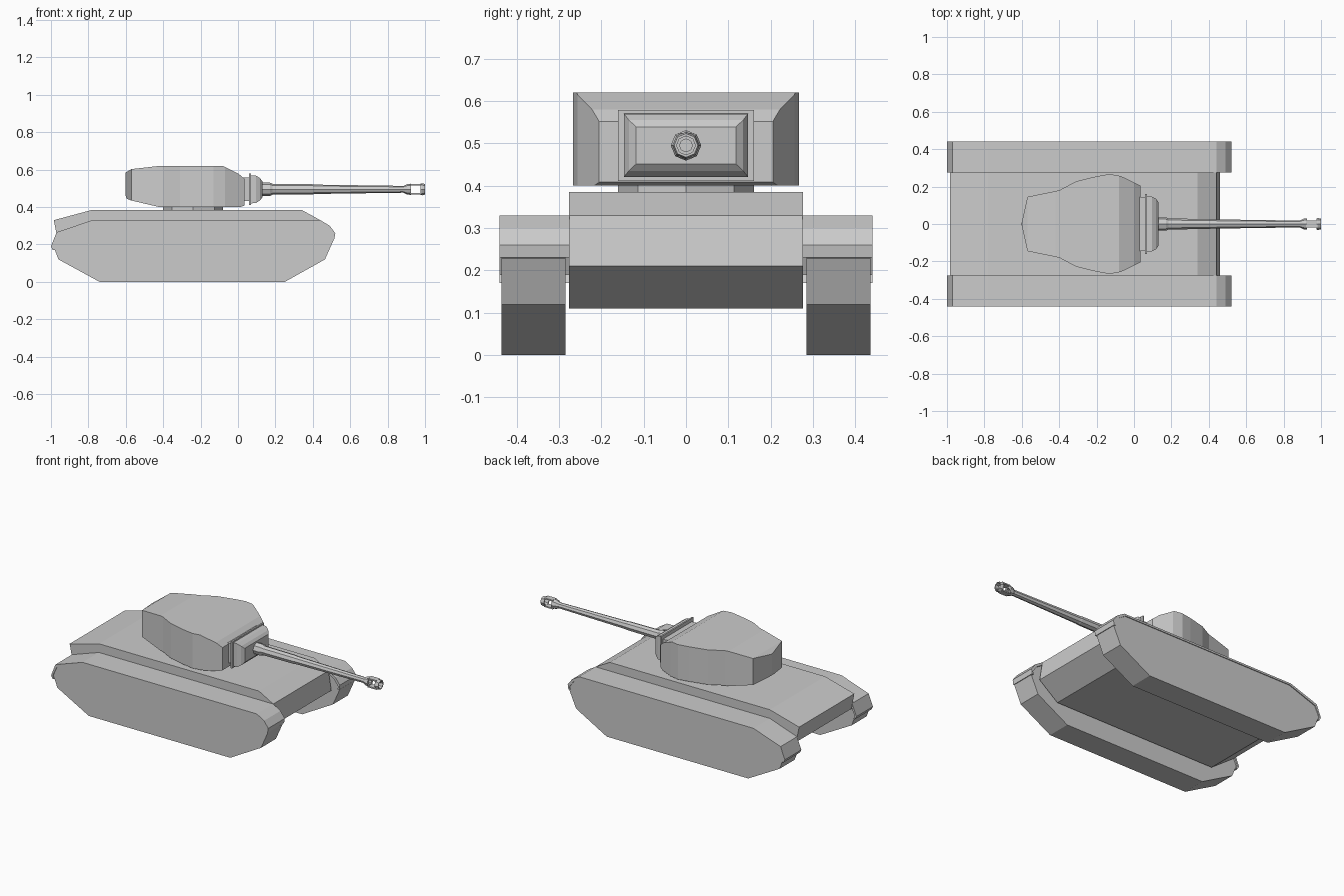
import bpy, bmesh, math

if "Cube" in bpy.data.objects:
    bpy.data.objects.remove(bpy.data.objects["Cube"])


def finish(name, bm):
    bmesh.ops.recalc_face_normals(bm, faces=bm.faces[:])
    me = bpy.data.meshes.new(name)
    bm.to_mesh(me)
    bm.free()
    ob = bpy.data.objects.new(name, me)
    bpy.context.collection.objects.link(ob)
    return ob


def prism(name, pts, a, b, place):
    """Extrude a 2D outline from a to b; place(u, v, w) maps it into space."""
    bm = bmesh.new()
    rings = [[bm.verts.new(place(u, v, w)) for u, v in pts] for w in (a, b)]
    n = len(pts)
    for r in rings:
        bm.faces.new(r)
    for i in range(n):
        j = (i + 1) % n
        bm.faces.new((rings[0][i], rings[0][j], rings[1][j], rings[1][i]))
    return finish(name, bm)


def side(u, v, w):
    return (u, w, v)


def plan(u, v, w):
    return (u, v, w)


def lofted_box(name, sections, zc):
    """Rectangular sections (x, half width, half height) joined along x."""
    bm = bmesh.new()
    rings = [[bm.verts.new((x, sy * hw, zc + sz * hh))
              for sy, sz in ((-1, -1), (1, -1), (1, 1), (-1, 1))] for x, hw, hh in sections]
    bm.faces.new(rings[0])
    bm.faces.new(rings[-1])
    for r, s in zip(rings, rings[1:]):
        for i in range(4):
            j = (i + 1) % 4
            bm.faces.new((r[i], r[j], s[j], s[i]))
    return finish(name, bm)


def lathe_x(name, prof, zc, n=8, closed=False):
    """Revolve (x, radius) points about the gun axis."""
    bm = bmesh.new()
    rings = [[bm.verts.new((x, r * math.sin(2 * math.pi * k / n), zc + r * math.cos(2 * math.pi * k / n)))
              for k in range(n)] for x, r in prof]
    pairs = list(zip(rings, rings[1:]))
    if closed:
        pairs.append((rings[-1], rings[0]))
    else:
        bm.faces.new(rings[0])
        bm.faces.new(rings[-1])
    for r, s in pairs:
        for i in range(n):
            j = (i + 1) % n
            bm.faces.new((r[i], r[j], s[j], s[i]))
    return finish(name, bm)


# Hull
prism("hull", [(-.985, .33), (-.78, .385), (.34, .385), (.44, .33), (.46, .21),
               (.33, .11), (-.8, .11), (-.965, .23)], -.276, .276, side)

# Tracks and the thin fenders wrapped over them
cover = [(.515, .23), (.52, .26), (.49, .30), (.44, .33), (-.78, .33),
         (-.97, .265), (-1.0, .19), (-.99, .17)]
inner = [(-.24 + (x + .24) * .985, z - .012 if z > .25 else z) for x, z in cover]
track = inner + [(-.96, .12), (-.74, 0), (.25, 0), (.465, .12), (.513, .228)]
for label, s in (("left", -1), ("right", 1)):
    prism(label + "_track", track, s * .285, s * .435, side)
    prism(label + "_fender", cover + inner[::-1], s * .275, s * .44, side)

# Turret: plan outline cut to the side profile
half = [(-.57, .145), (-.40, .18), (-.31, .228), (-.20, .255), (-.13, .267), (-.07, .256), (.035, .205)]
outline = [(-.602, 0)] + half + [(x, -y) for x, y in reversed(half)]
turret = prism("turret", outline, .3, .7, plan)
cutter = prism("turret_cutter", [(-.595, .445), (-.57, .435), (-.42, .40), (.01, .40), (.04, .41),
                                 (.037, .55), (0, .58), (-.08, .62), (-.42, .62), (-.57, .603),
                                 (-.60, .585), (-.61, .49)], -.4, .4, side)
cutter.hide_render = True
mod = turret.modifiers.new("trim", 'BOOLEAN')
mod.operation = 'INTERSECT'
mod.solver = 'EXACT'
mod.object = cutter
bpy.context.view_layer.objects.active = turret
bpy.ops.object.modifier_apply(modifier=mod.name)
bpy.data.objects.remove(cutter)

# Turret ring
prism("turret_ring", [(-.24 + .16 * math.cos(k * math.pi / 4), .16 * math.sin(k * math.pi / 4))
                      for k in range(8)], .375, .41, plan)

# Gun mantlet
Z = .495
lofted_box("mantlet_neck", [(.02, .145, .062), (.065, .145, .062)], Z)
lofted_box("mantlet_plate", [(.06, .16, .084), (.07, .16, .084)], Z)
lofted_box("mantlet", [(.065, .146, .075), (.095, .146, .074), (.117, .135, .06), (.13, .118, .044)], Z)

# Gun barrel with collar
lathe_x("barrel", [(.12, .036), (.17, .036), (.185, .029), (.40, .027), (.41, .025), (.90, .018)], Z)

# Muzzle brake: two hollow rings bridged above and below
lathe_x("muzzle_rear_ring", [(.885, .018), (.905, .028), (.925, .03), (.925, .015)], Z, closed=True)
lathe_x("muzzle_front_ring", [(.975, .022), (.975, .03), (.985, .032), (1.0, .028), (1.0, .022)], Z, closed=True)
for label, s in (("upper", 1), ("lower", -1)):
    lofted_box(label + "_muzzle_bridge", [(.92, .018, .004), (.98, .018, .004)], Z + s * .025)
